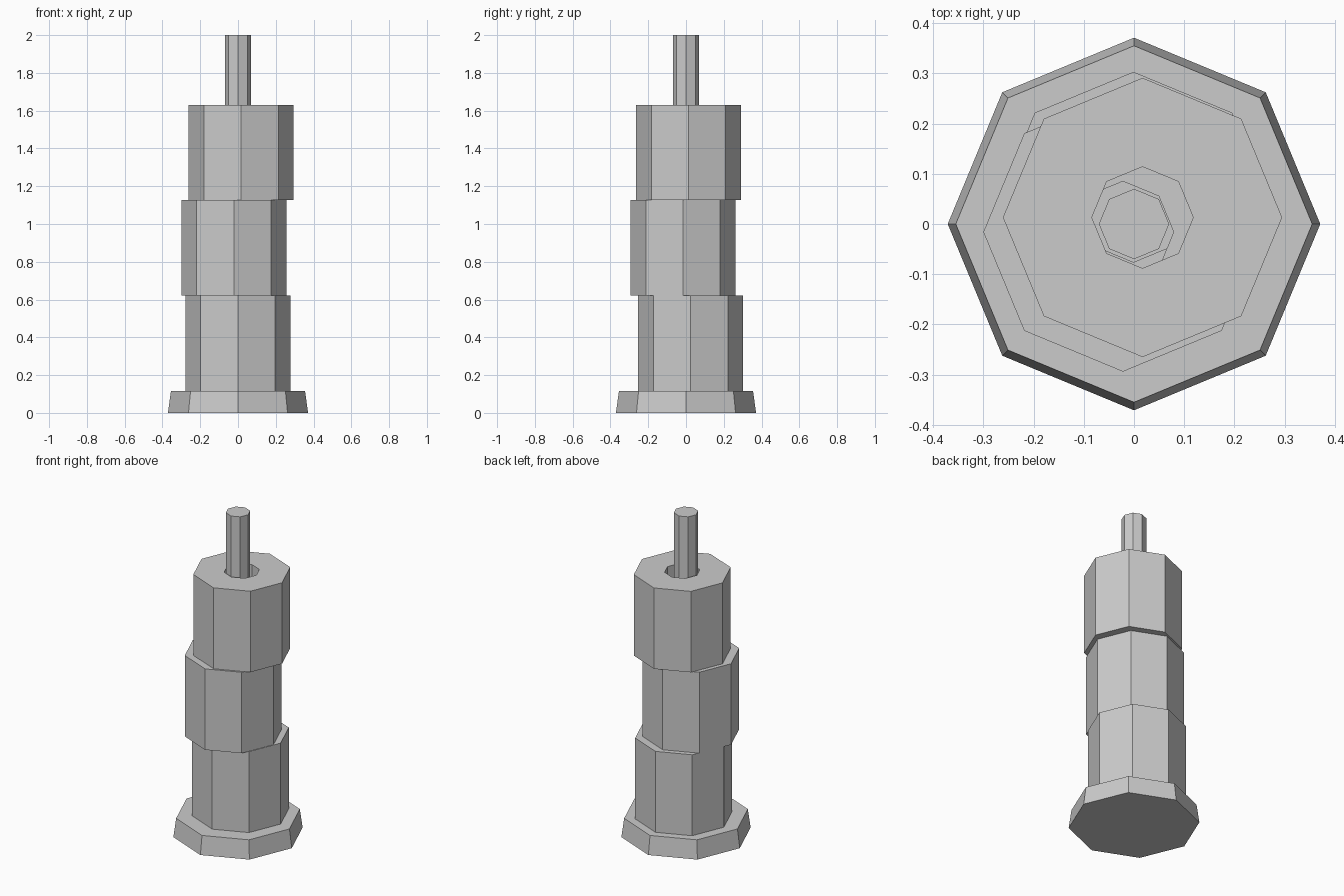
import bpy, bmesh
from math import cos, sin, tau

if "Cube" in bpy.data.objects:
    bpy.data.objects.remove(bpy.data.objects["Cube"])

SIDES = 8


def lathe(name, profile, centre=(0, 0), closed=False):
    """Sweep an (r, z) profile around 8 sides; cap the ends unless the profile is closed."""
    bm = bmesh.new()
    rings = [[bm.verts.new((centre[0] + r * cos(tau * i / SIDES),
                            centre[1] + r * sin(tau * i / SIDES), z))
              for i in range(SIDES)] for r, z in profile]
    pairs = list(zip(rings, rings[1:]))
    if closed:
        pairs.append((rings[-1], rings[0]))
    else:
        bm.faces.new(rings[0])
        bm.faces.new(rings[-1])
    for a, b in pairs:
        for i in range(SIDES):
            j = (i + 1) % SIDES
            bm.faces.new((a[i], a[j], b[j], b[i]))
    bmesh.ops.recalc_face_normals(bm, faces=bm.faces)
    mesh = bpy.data.meshes.new(name)
    bm.to_mesh(mesh)
    bm.free()
    obj = bpy.data.objects.new(name, mesh)
    bpy.context.collection.objects.link(obj)
    return obj


# Tapered base plate
BASE_TOP = 0.116
lathe("base", [(0.371, 0), (0.355, BASE_TOP)])

# Central pole
lathe("pole", [(0.07, BASE_TOP - 0.02), (0.07, 2.0)])

# Loose hollow collars stacked around the pole, each slightly off centre
OUTER, INNER, HEIGHT = 0.278, 0.101, 0.505
for n, centre in enumerate([(-0.001, 0.025), (-0.022, -0.016), (0.017, 0.013)]):
    z0 = BASE_TOP + n * HEIGHT
    z1 = z0 + HEIGHT
    lathe(f"collar_{n + 1}",
          [(OUTER, z0), (OUTER, z1), (INNER, z1), (INNER, z0)],
          centre, closed=True)
